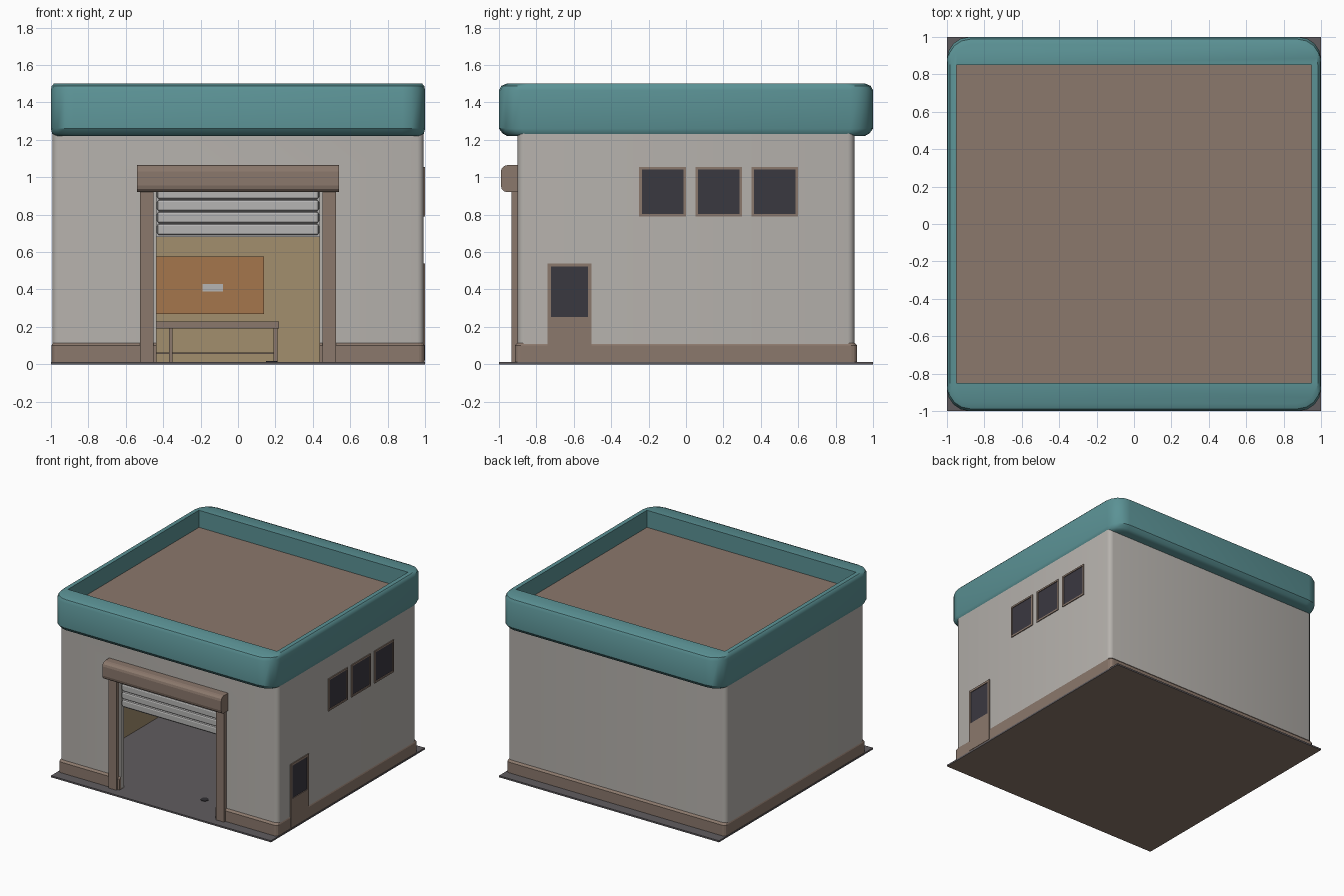
import bpy, bmesh, math
from mathutils import Vector

cube = bpy.data.objects.get("Cube")
if cube:
    bpy.data.objects.remove(cube, do_unlink=True)


def material(name, r, g, b):
    lin = [(c / 255 / 12.92 if c < 11 else ((c / 255 + 0.055) / 1.055) ** 2.4) for c in (r, g, b)]
    m = bpy.data.materials.new(name)
    m.use_nodes = True
    m.diffuse_color = (*lin, 1)
    m.node_tree.nodes["Principled BSDF"].inputs["Base Color"].default_value = (*lin, 1)
    return m


PLASTER = material("pale plaster", 182, 178, 173)
BROWN = material("brown trim", 139, 120, 108)
TEAL = material("teal parapet", 91, 146, 149)
GREY = material("concrete grey", 96, 92, 95)
GLASS = material("dark glass", 58, 56, 64)
TAN = material("tan lining", 162, 142, 109)
ORANGE = material("orange board", 165, 118, 76)
METAL = material("shutter metal", 182, 181, 180)
DARK = material("dark drain", 50, 49, 52)


def finish(name, bm, mat):
    bmesh.ops.recalc_face_normals(bm, faces=bm.faces)
    mesh = bpy.data.meshes.new(name)
    bm.to_mesh(mesh)
    bm.free()
    mesh.materials.append(mat)
    ob = bpy.data.objects.new(name, mesh)
    bpy.context.collection.objects.link(ob)
    return ob


def box(name, x, y, z, mat, bevel=0, segments=2):
    """Box from (min, max) ranges, with optional rounded edges."""
    bm = bmesh.new()
    bmesh.ops.create_cube(bm, size=1)
    for v in bm.verts:
        v.co = Vector([(r[0] + r[1]) / 2 + c * (r[1] - r[0]) for r, c in zip((x, y, z), v.co)])
    if bevel:
        bmesh.ops.bevel(bm, geom=bm.edges[:], offset=bevel, segments=segments,
                        profile=0.5, affect='EDGES')
    return finish(name, bm, mat)


def rounded_loft(name, rings, radius, mat, segments=3):
    """Stack of rounded rectangles given as (z, half x, half y)."""
    bm = bmesh.new()
    loops = []
    for z, hx, hy in rings:
        loop = []
        for q, (sx, sy) in enumerate(((1, 1), (-1, 1), (-1, -1), (1, -1))):
            for k in range(segments + 1):
                a = math.pi / 2 * (q + k / segments)
                loop.append(bm.verts.new((sx * (hx - radius) + radius * math.cos(a),
                                          sy * (hy - radius) + radius * math.sin(a), z)))
        loops.append(loop)
    for low, high in zip(loops, loops[1:]):
        for i in range(len(low)):
            j = (i + 1) % len(low)
            bm.faces.new((low[i], low[j], high[j], high[i]))
    bm.faces.new(loops[0])
    bm.faces.new(loops[-1])
    return finish(name, bm, mat)


def cut(target, *cutters):
    for c in cutters:
        mod = target.modifiers.new("cut", 'BOOLEAN')
        mod.operation = 'DIFFERENCE'
        mod.solver = 'EXACT'
        mod.object = c
        c.hide_render = True
        c.hide_viewport = True
        c.display_type = 'WIRE'


def smooth(*obs):
    for o in bpy.context.selected_objects:
        o.select_set(False)
    for o in obs:
        o.select_set(True)
        bpy.context.view_layer.objects.active = o
    bpy.ops.object.shade_smooth_by_angle(angle=math.radians(35))


FLOOR = 0.013

# Ground slab, brown underneath
slab = box("ground_slab", (-1, 1), (-1, 1), (0, FLOOR), GREY)
slab.data.materials.append(BROWN)
for f in slab.data.polygons:
    f.material_index = 1 if f.normal.z < -0.5 else 0

# Shell with garage room and doorway cut out
walls = rounded_loft("walls", [(FLOOR, 0.993, 0.9), (1.28, 0.993, 0.9)], 0.035, PLASTER)
skirting = rounded_loft("base_trim", [(FLOOR, 0.997, 0.915), (0.1, 0.997, 0.915),
                                      (0.115, 0.99, 0.9)], 0.03, BROWN)
room = box("room_cutter", (-0.94, 0.94), (-0.86, 0.87), (-0.1, 1.21), PLASTER)
doorway = box("doorway_cutter", (-0.435, 0.435), (-1.2, -0.8), (-0.1, 0.93), PLASTER)
cut(walls, room, doorway)
cut(skirting, room, doorway)

# Room lining
bm = bmesh.new()
bmesh.ops.create_cube(bm, size=1)
for v in bm.verts:
    v.co = Vector((v.co.x * 1.87, v.co.y * 1.71, FLOOR + (v.co.z + 0.5) * 1.19))
bm.normal_update()
unused = [f for f in bm.faces if f.normal.y < -0.5 or f.normal.z < -0.5]
bmesh.ops.delete(bm, geom=unused, context='FACES')
lining = finish("room_lining", bm, TAN)
lining.data.flip_normals()

# Parapet with recessed roof
parapet = rounded_loft("roof_parapet", [(1.22, 0.985, 0.955), (1.233, 0.994, 0.98),
                                        (1.26, 1, 1), (1.465, 1, 1),
                                        (1.488, 0.996, 0.988), (1.5, 0.985, 0.96)],
                       0.12, TEAL, 4)
recess = box("roof_cutter", (-0.95, 0.95), (-0.85, 0.85), (1.35, 1.7), TEAL)
cut(parapet, recess)
box("roof_deck", (-0.95, 0.95), (-0.85, 0.85), (1.35, 1.36), BROWN)
smooth(walls, parapet)

# Garage door surround
for side, s in (("right", -1), ("left", 1)):
    box(f"door_post_{side}", sorted((s * 0.453, s * 0.525)), (-0.932, -0.89), (FLOOR, 0.93), BROWN)
header = box("door_header", (-0.54, 0.54), (-0.99, -0.89), (0.92, 1.065), BROWN)
bev = header.modifiers.new("rounded_front", 'BEVEL')
bev.limit_method = 'WEIGHT'
bev.width, bev.segments = 0.035, 3
weights = header.data.attributes.new("bevel_weight_edge", 'FLOAT', 'EDGE')
for e in header.data.edges:
    a, b = (header.data.vertices[i].co for i in e.vertices)
    weights.data[e.index].value = float(a.y < -0.95 and b.y < -0.95 and abs(a.x - b.x) > 0.5)

# Half-raised roller shutter
slats = 4
for i in range(slats):
    z = 0.69 + i * 0.064
    box(f"shutter_slat_{i + 1}", (-0.432, 0.432), (-0.895, -0.865), (z, z + 0.062), METAL, 0.013, 2)
box("shutter_backing", (-0.435, 0.435), (-0.872, -0.862), (0.68, 0.94), METAL)

# Windows and side door on the +x wall
def pane(name, y, z, rim):
    """Frame made of an inset ring around a recessed glass face."""
    frame = box(name, (0.97, 1), y, z, BROWN)
    frame.data.materials.append(GLASS)
    bm = bmesh.new()
    bm.from_mesh(frame.data)
    bm.normal_update()
    front = [f for f in bm.faces if f.normal.x > 0.5]
    bmesh.ops.inset_region(bm, faces=front, thickness=rim, depth=0)
    bmesh.ops.inset_region(bm, faces=front, thickness=0.001, depth=-0.005)
    front[0].material_index = 1
    bm.to_mesh(frame.data)
    bm.free()


for i in range(3):
    y = -0.25 + i * 0.3
    pane(f"window_{i + 1}", (y, y + 0.25), (0.79, 1.055), 0.019)
pane("side_door_top", (-0.74, -0.505), (0.235, 0.54), 0.025)
box("side_door_bottom", (0.97, 1), (-0.74, -0.505), (0.02, 0.235), BROWN)

# Workbench and wall board inside
box("bench_top", (-0.9, 0.22), (0.55, 0.85), (0.19, 0.23), BROWN)
box("bench_shelf", (-0.9, 0.21), (0.58, 0.84), (0.055, 0.063), BROWN)
for i, x in enumerate((-0.89, -0.37, 0.19)):
    for j, y in enumerate((0.56, 0.82)):
        box(f"bench_leg_{i + 1}_{j + 1}", (x, x + 0.02), (y, y + 0.02), (FLOOR, 0.19), BROWN)
box("wall_board", (-0.45, 0.14), (0.845, 0.853), (0.27, 0.575), ORANGE)
box("board_plate", (-0.19, -0.08), (0.838, 0.846), (0.39, 0.43), METAL)

# Floor drain
bm = bmesh.new()
bmesh.ops.create_cone(bm, cap_ends=True, segments=16, radius1=0.03, radius2=0.03, depth=0.004)
bmesh.ops.translate(bm, verts=bm.verts, vec=(0.18, -0.69, FLOOR + 0.002))
finish("floor_drain", bm, DARK)
